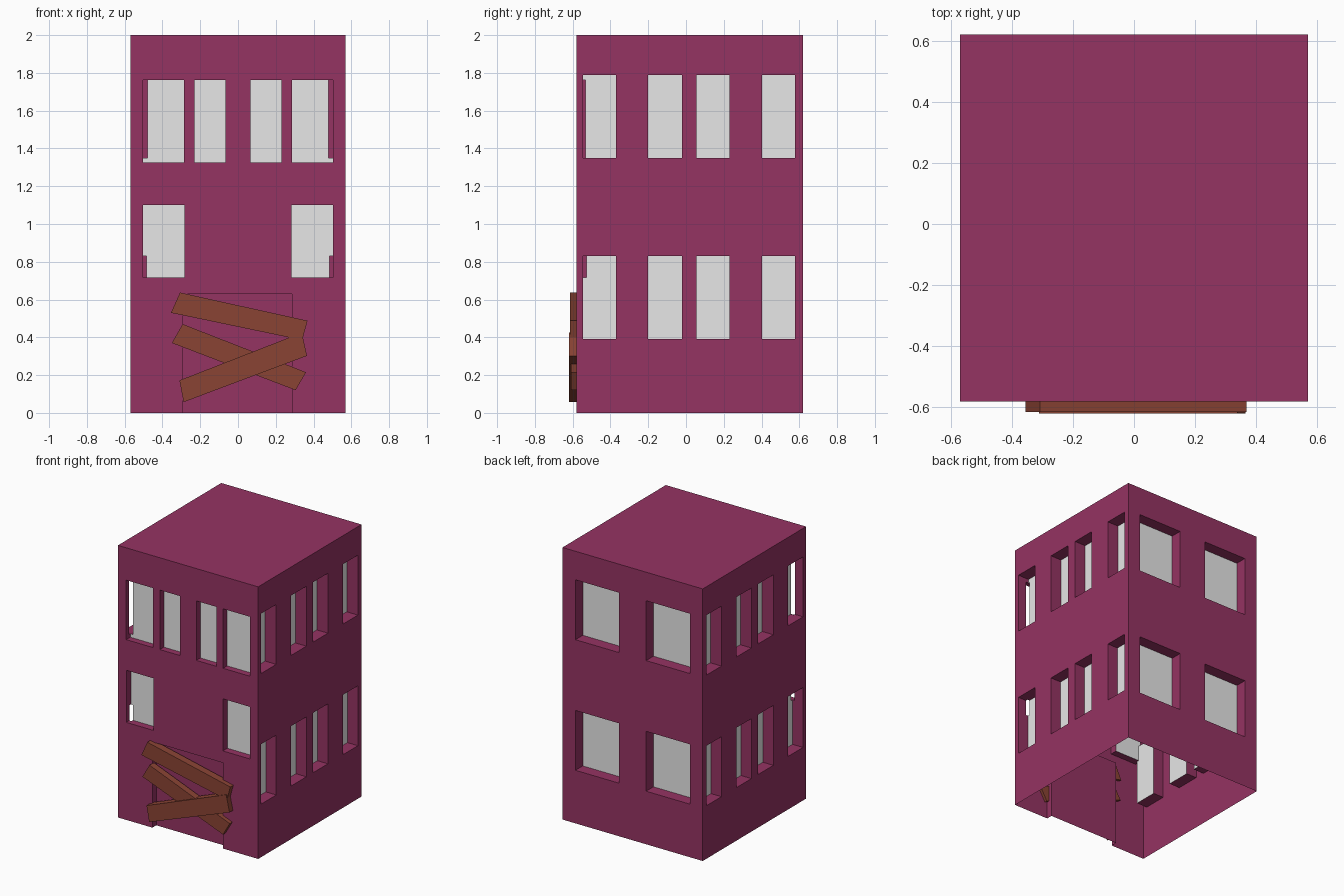
import bpy, bmesh
from mathutils import Matrix, Vector

if "Cube" in bpy.data.objects:
    bpy.data.objects.remove(bpy.data.objects["Cube"])


def material(name, rgb):
    m = bpy.data.materials.new(name)
    m.diffuse_color = (*rgb, 1)
    m.use_nodes = True
    m.node_tree.nodes["Principled BSDF"].inputs["Base Color"].default_value = m.diffuse_color
    return m


plum = material("plum_wall", (0.30, 0.033, 0.123))
glass = material("pale_window", (0.8, 0.8, 0.8))
wood = material("brown_wood", (0.254, 0.057, 0.034))


def boxes(name, spans):
    """One object holding axis-aligned boxes given as (x0, x1, y0, y1, z0, z1)."""
    bm = bmesh.new()
    for x0, x1, y0, y1, z0, z1 in spans:
        mid = Vector((x0 + x1, y0 + y1, z0 + z1)) / 2
        bmesh.ops.create_cube(bm, size=1, matrix=Matrix.Translation(mid) @
                              Matrix.Diagonal((x1 - x0, y1 - y0, z1 - z0, 1)))
    me = bpy.data.meshes.new(name)
    bm.to_mesh(me)
    bm.free()
    ob = bpy.data.objects.new(name, me)
    bpy.context.collection.objects.link(ob)
    return ob


def both(x0, x1, *rest):
    return [(x0, x1, *rest), (-x1, -x0, *rest)]


X, F, B = 0.57, -0.58, 0.62          # wall planes
building = boxes("building", [(-X, X, F, B, 0, 2)])

# Window and door recesses
front = (both(0.285, 0.503, F - 0.1, -0.533, 1.325, 1.762)
         + both(0.067, 0.23, F - 0.1, -0.533, 1.325, 1.762)
         + both(0.283, 0.502, F - 0.1, -0.528, 0.717, 1.10)
         + [(-0.29, 0.285, F - 0.1, -0.535, -0.1, 0.63)])
side, back = [], []
for z0, z1, depth in ((0.39, 0.83, 0.485), (1.35, 1.79, 0.48)):
    for y0, y1 in ((-0.545, -0.37), (-0.20, -0.02), (0.055, 0.23), (0.403, 0.578)):
        side += both(depth, X + 0.1, y0, y1, z0, z1)
    back += both(0.11, 0.465, 0.535, B + 0.1, z0, z1)

bpy.context.view_layer.objects.active = building
for name, spans in (("front_cutter", front), ("side_cutter", side), ("back_cutter", back)):
    cutter = boxes(name, spans)
    cutter.hide_render = True
    mod = building.modifiers.new(name, 'BOOLEAN')
    mod.operation, mod.solver, mod.object = 'DIFFERENCE', 'EXACT', cutter
    bpy.ops.object.modifier_apply(modifier=name)
    bpy.data.objects.remove(cutter)

# Open underside, pale panes at the back of each window recess
me = building.data
me.materials.clear()
me.materials.append(plum)
me.materials.append(glass)
bm = bmesh.new()
bm.from_mesh(me)
bm.normal_update()
bmesh.ops.delete(bm, geom=[f for f in bm.faces if f.normal.z < -0.9
                           and f.calc_center_median().z < 0.01], context='FACES')
for f in bm.faces:
    c, n = f.calc_center_median(), f.normal
    side_pane = n.x * c.x > 0.3 and 0.475 < abs(c.x) < 0.49
    front_pane = n.y < -0.9 and -0.54 < c.y < -0.52 and c.z > 0.65
    back_pane = n.y > 0.9 and 0.53 < c.y < 0.54
    f.material_index = int(side_pane or front_pane or back_pane)
bm.to_mesh(me)
bm.free()


# Planks nailed over the door: outline in x, z pushed through the wall
def plank(name, outline, y_front):
    bm = bmesh.new()
    face = bm.faces.new([bm.verts.new((x, y_front, z)) for x, z in outline])
    ext = bmesh.ops.extrude_face_region(bm, geom=[face], use_keep_orig=True)
    bmesh.ops.translate(bm, vec=(0, -0.56 - y_front, 0),
                        verts=[v for v in ext["geom"] if isinstance(v, bmesh.types.BMVert)])
    bmesh.ops.recalc_face_normals(bm, faces=bm.faces)
    mesh = bpy.data.meshes.new(name)
    bm.to_mesh(mesh)
    bm.free()
    mesh.materials.append(wood)
    bpy.context.collection.objects.link(bpy.data.objects.new(name, mesh))


plank("plank_top", [(-0.355, 0.53), (0.34, 0.385), (0.368, 0.488), (-0.307, 0.637)], -0.615)
plank("plank_middle", [(-0.35, 0.37), (0.305, 0.12), (0.36, 0.215), (-0.293, 0.47)], -0.610)
plank("plank_low", [(-0.288, 0.057), (0.365, 0.302), (0.338, 0.425), (-0.31, 0.172)], -0.62)
